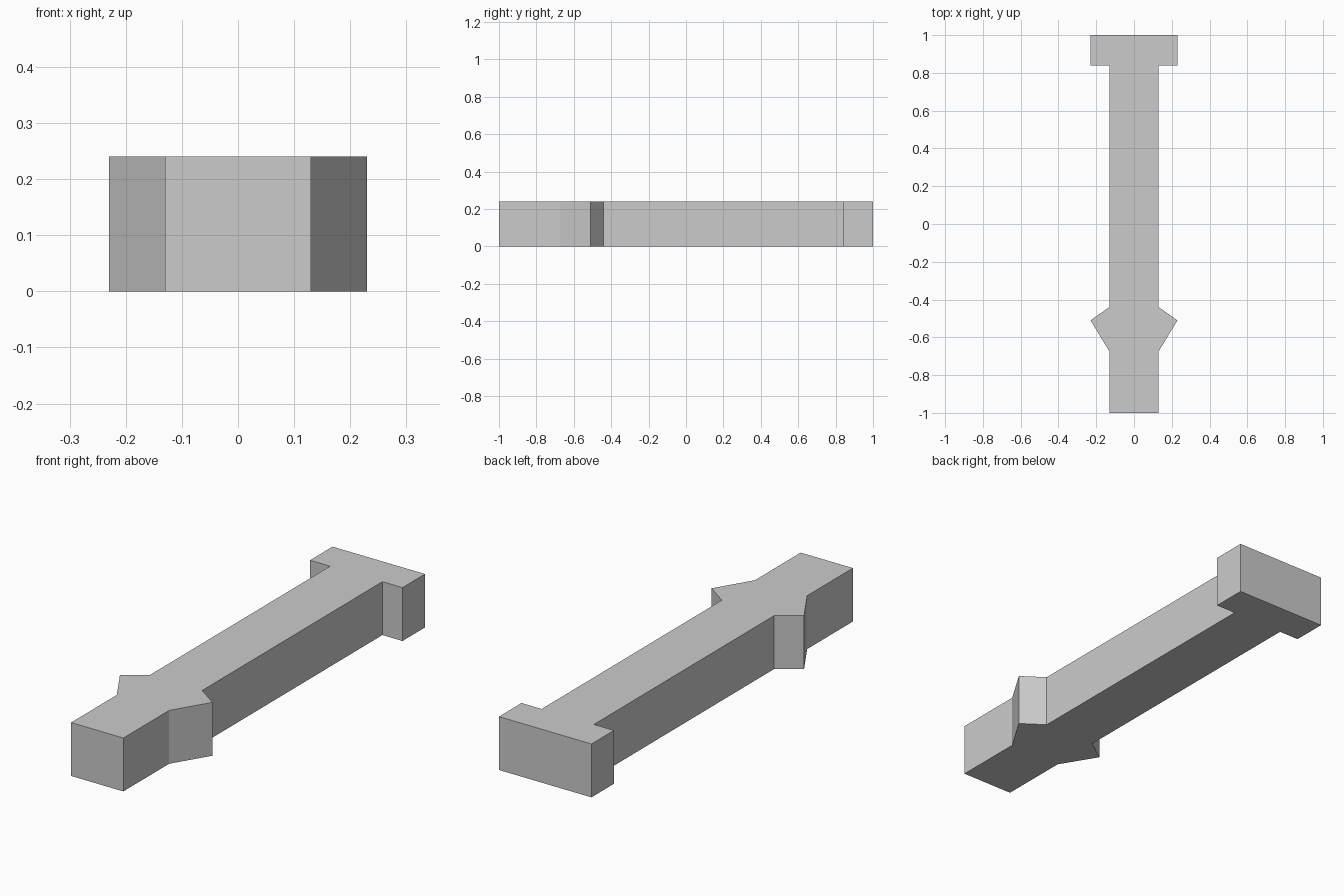
import bpy
import bmesh

if "Cube" in bpy.data.objects:
    bpy.data.objects.remove(bpy.data.objects["Cube"])

HEIGHT = 0.24

# Right half of the pin outline, from the tip to the head (x, y)
half = [(0.13, -1.0), (0.13, -0.675), (0.23, -0.51), (0.13, -0.44),
        (0.13, 0.84), (0.23, 0.84), (0.23, 1.0)]
outline = half + [(-x, y) for x, y in reversed(half)]

# Plain grey material
grey = bpy.data.materials.new("grey")
grey.diffuse_color = (0.6, 0.6, 0.6, 1.0)
grey.use_nodes = True
grey.node_tree.nodes["Principled BSDF"].inputs["Base Color"].default_value = grey.diffuse_color

# Barbed pin: outline face extruded upwards
bm = bmesh.new()
base = bm.faces.new([bm.verts.new((x, y, 0.0)) for x, y in outline])
top = bmesh.ops.extrude_face_region(bm, geom=[base], use_keep_orig=True)
bmesh.ops.translate(bm, vec=(0, 0, HEIGHT),
                    verts=[g for g in top["geom"] if isinstance(g, bmesh.types.BMVert)])
bmesh.ops.recalc_face_normals(bm, faces=bm.faces[:])

mesh = bpy.data.meshes.new("barbed_pin")
bm.to_mesh(mesh)
bm.free()
mesh.materials.append(grey)
pin = bpy.data.objects.new("barbed_pin", mesh)
bpy.context.collection.objects.link(pin)
